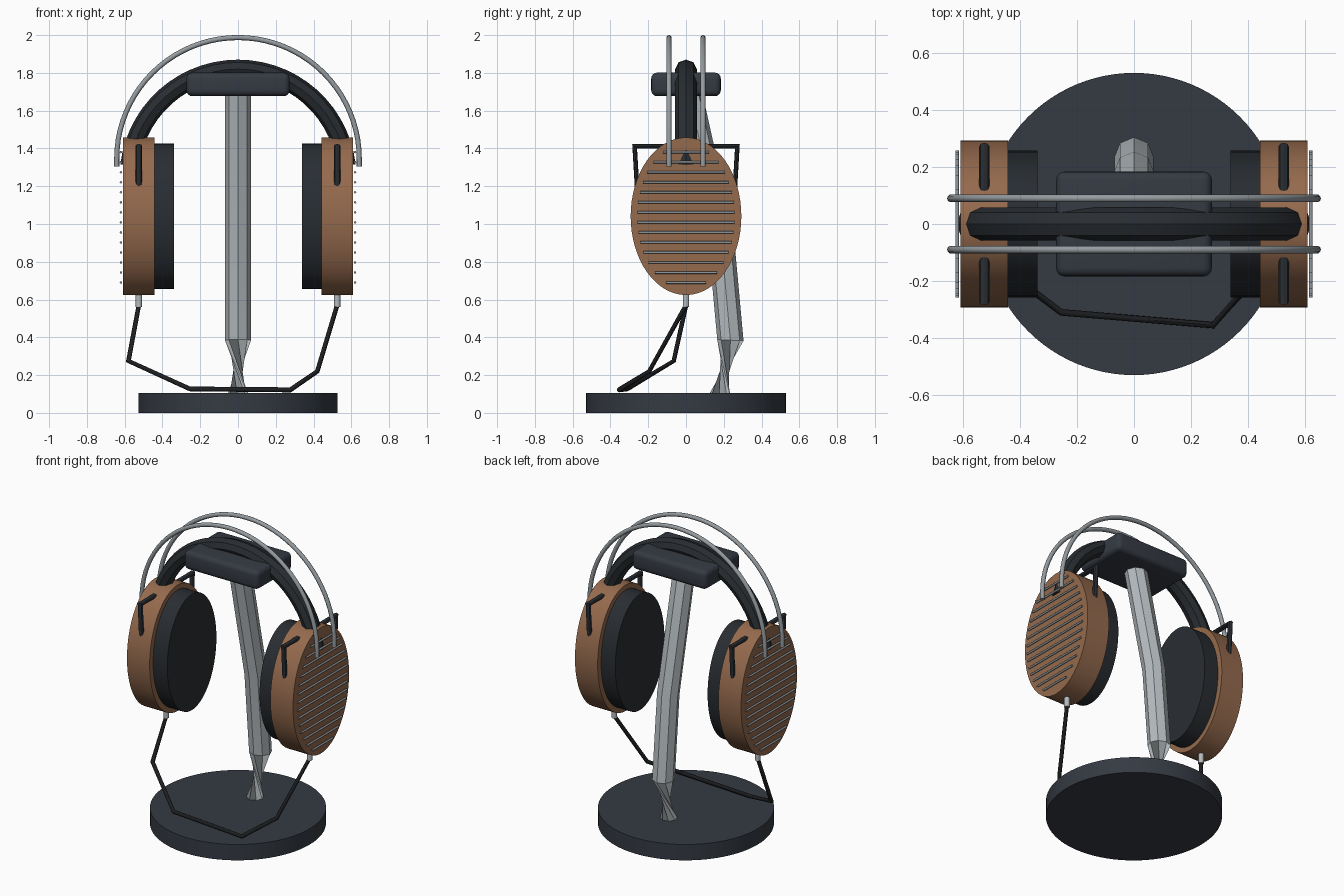
import bpy, bmesh, math
from mathutils import Vector, Matrix

if "Cube" in bpy.data.objects:
    bpy.data.objects.remove(bpy.data.objects["Cube"])


def material(name, rgb):
    m = bpy.data.materials.new(name)
    m.diffuse_color = (*rgb, 1)
    m.use_nodes = True
    m.node_tree.nodes["Principled BSDF"].inputs["Base Color"].default_value = m.diffuse_color
    return m


WOOD = material("wood", (0.30, 0.145, 0.075))
DARK = material("dark_slate", (0.035, 0.042, 0.055))
LEATHER = material("black_leather", (0.022, 0.026, 0.031))
RUBBER = material("black_rubber", (0.012, 0.013, 0.015))
STEEL = material("steel", (0.30, 0.33, 0.35))
SILVER = material("brushed_silver", (0.46, 0.50, 0.52))


def finish(name, bm, mat, angle=30):
    bmesh.ops.recalc_face_normals(bm, faces=bm.faces)
    me = bpy.data.meshes.new(name)
    bm.to_mesh(me)
    bm.free()
    ob = bpy.data.objects.new(name, me)
    bpy.context.collection.objects.link(ob)
    me.materials.append(mat)
    bpy.ops.object.select_all(action='DESELECT')
    ob.select_set(True)
    bpy.context.view_layer.objects.active = ob
    bpy.ops.object.shade_smooth_by_angle(angle=math.radians(angle))
    return ob


def tube(name, pts, mat, ru, rv=None, sides=8, ref=(0, 1, 0), turns=None, angle=30):
    """Sweep an elliptical section along a polyline; rv is the radius along ref."""
    rv = rv or ru
    pts = [Vector(p) for p in pts]
    bm = bmesh.new()
    rings = []
    last = len(pts) - 1
    for i, p in enumerate(pts):
        a = (p - pts[max(i - 1, 0)]).normalized()
        b = (pts[min(i + 1, last)] - p).normalized()
        t = (a + b).normalized()
        u = t.cross(Vector(ref)).normalized()
        v = u.cross(t)
        mitre = 1 / max(t.dot(b if i == 0 else a), 0.6)
        off = turns[i] if turns else 0
        ring = []
        for k in range(sides):
            w = math.tau * k / sides + off
            ring.append(bm.verts.new(p + u * math.cos(w) * ru * mitre + v * math.sin(w) * rv))
        rings.append(ring)
    for r, s in zip(rings, rings[1:]):
        for k in range(sides):
            j = (k + 1) % sides
            bm.faces.new((r[k], r[j], s[j], s[k]))
    bm.faces.new(rings[0])
    bm.faces.new(rings[-1])
    return finish(name, bm, mat, angle)


def cylinder(name, center, depth, ry, rz, mat, axis='X', seg=64):
    """Elliptical cylinder; along X the radii are y and z, along Z they are x and y."""
    bm = bmesh.new()
    bmesh.ops.create_cone(bm, cap_ends=True, segments=seg, radius1=1, radius2=1, depth=depth)
    if axis == 'X':
        bm.transform(Matrix.Rotation(math.pi / 2, 4, 'Y'))
        bm.transform(Matrix.Diagonal((1, ry, rz, 1)))
    else:
        bm.transform(Matrix.Diagonal((ry, rz, 1, 1)))
    bm.transform(Matrix.Translation(center))
    return finish(name, bm, mat)


def arc(r, zc, y, end, n):
    """Arch in the xz plane from one side over the top to the other."""
    out = []
    for i in range(n + 1):
        a = math.radians(end + (180 - 2 * end) * i / n)
        out.append((r * math.cos(a), y, zc + r * math.sin(a)))
    return out


# Stand: round base and bent post with a twisted foot
cylinder("stand_base", (0, 0, 0.0525), 0.105, 0.527, 0.53, DARK, 'Z', 96)
tube("stand_post", [(0, 0.175, 0.06), (0, 0.235, 0.385), (0, 0.185, 0.93), (0, 0.01, 1.72)],
     SILVER, 0.069, ref=(1, 0, 0), turns=[math.pi, 0, 0, 0])

# Cradle that carries the headband
bm = bmesh.new()
bmesh.ops.create_cube(bm, size=1)
bm.transform(Matrix.Translation((0, 0, 1.739)) @ Matrix.Diagonal((0.546, 0.368, 0.124, 1)))
bmesh.ops.bevel(bm, geom=bm.edges[:], offset=0.03, segments=4, profile=0.5, affect='EDGES')
finish("stand_cradle", bm, DARK)

# Headband and the two outer spring rods
tube("headband", arc(0.577, 1.243, 0, 6.5, 28), LEATHER, 0.05, 0.057)
for label, y in (("front", -0.09), ("back", 0.09)):
    path = arc(0.642, 1.345, y, 0, 40)
    path = [(0.642, y, 1.305)] + path + [(-0.642, y, 1.305)]
    tube("spring_rod_" + label, path, STEEL, 0.0135, sides=10, angle=50)

# Ear cups, repeated on both sides
ZC = 1.041
for label, s in (("left", -1), ("right", 1)):
    cylinder("ear_cup_" + label, (s * 0.525, 0, ZC), 0.166, 0.293, 0.417, WOOD)
    cylinder("ear_cushion_" + label, (s * 0.395, 0, ZC), 0.114, 0.257, 0.384, LEATHER)
    # Yoke fork around the cup
    x = s * 0.525
    tube("yoke_" + label, [(x, -0.25, 1.04), (x, -0.272, 1.412), (x, 0.272, 1.412), (x, 0.25, 1.04)],
         LEATHER, 0.012, 0.018, ref=(1, 0, 0))
    # Grille bars following the oval outline
    for i in range(14):
        z = 0.69 + i * 0.0531
        h = 0.258 * math.sqrt(1 - ((z - ZC) / 0.385) ** 2)
        tube(f"grille_bar_{label}_{i + 1}", [(s * 0.62, -h, z), (s * 0.62, h, z)],
             STEEL, 0.0065, ref=(0, 0, 1), angle=50)
    # Cable plug
    cylinder("cable_plug_" + label, (x, 0, 0.595), 0.07, 0.017, 0.017, SILVER, 'Z', 16)

# Cable draped from cup to cup over the base
tube("cable", [(-0.525, 0, 0.57), (-0.58, -0.065, 0.275), (-0.255, -0.31, 0.127),
               (0.277, -0.355, 0.122), (0.42, -0.195, 0.22), (0.525, 0, 0.57)],
     RUBBER, 0.012, angle=50)
